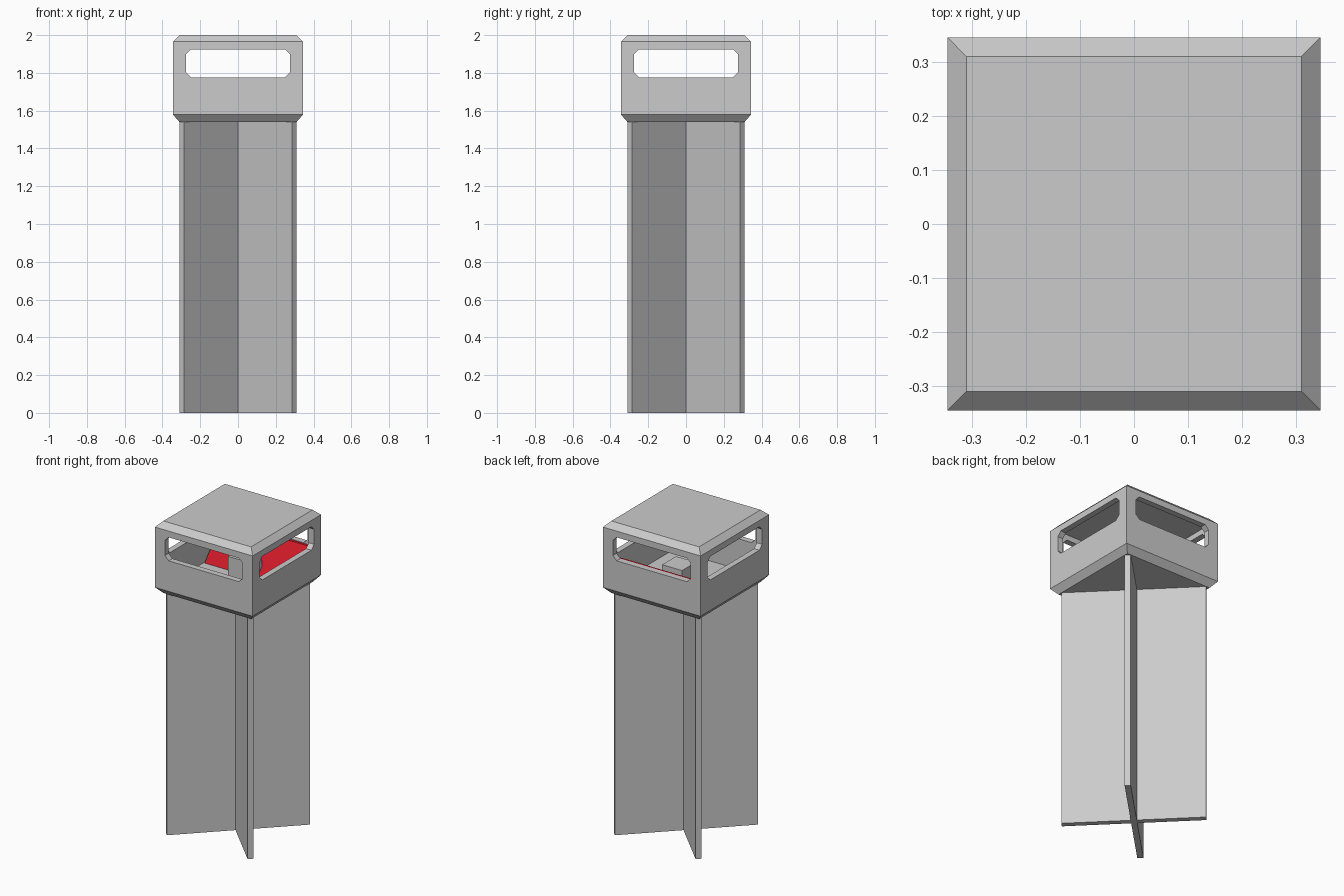
import bpy, math
from mathutils import Matrix

if "Cube" in bpy.data.objects:
    bpy.data.objects.remove(bpy.data.objects["Cube"])


def make(name, verts, faces, rot=0.0):
    me = bpy.data.meshes.new(name)
    me.from_pydata(verts, [], faces)
    me.transform(Matrix.Rotation(rot, 4, 'Z'))
    me.update()
    ob = bpy.data.objects.new(name, me)
    bpy.context.collection.objects.link(ob)
    return ob


def stack(name, rings, rot=0.0):
    """Closed solid through box rings given as (half_x, half_y, z), bottom to top."""
    verts = [(sx * hx, sy * hy, z) for hx, hy, z in rings
             for sx, sy in ((-1, -1), (1, -1), (1, 1), (-1, 1))]
    faces = [(3, 2, 1, 0)]
    for k in range(len(rings) - 1):
        for i in range(4):
            a, b = 4 * k + i, 4 * k + (i + 1) % 4
            faces.append((a, b, b + 4, a + 4))
    n = len(verts)
    faces.append((n - 4, n - 3, n - 2, n - 1))
    return make(name, verts, faces, rot)


def prism(name, profile, half, rot=0.0):
    """Counter-clockwise (y, z) profile extruded along x."""
    n = len(profile)
    verts = [(s * half, y, z) for s in (-1, 1) for y, z in profile]
    faces = [tuple(range(n))[::-1], tuple(range(n, 2 * n))]
    faces += [(i, (i + 1) % n, n + (i + 1) % n, n + i) for i in range(n)]
    return make(name, verts, faces, rot)


# Crossed diagonal fins
for i in range(2):
    stack(f"post_fin_{i + 1}", [(0.421, 0.0177, 0), (0.421, 0.0177, 1.54)],
          math.radians(45 + 90 * i))

# Hollow head with chamfered top and bottom
head = stack("head_shell", [(0.31, 0.31, 1.54), (0.345, 0.345, 1.58),
                            (0.345, 0.345, 1.965), (0.31, 0.31, 2.0)])
cutters = [stack("cavity_cutter", [(0.307, 0.307, 1.58), (0.307, 0.307, 1.96)])]

# Window slots through both axes, with clipped corners
w, c, z0, z1 = 0.275, 0.027, 1.775, 1.925
slot = [(-w + c, z0), (w - c, z0), (w, z0 + c), (w, z1 - c),
        (w - c, z1), (-w + c, z1), (-w, z1 - c), (-w, z0 + c)]
for i in range(2):
    cutters.append(prism(f"window_cutter_{i + 1}", slot, 0.5, i * math.pi / 2))

bpy.context.view_layer.objects.active = head
for cut in cutters:
    cut.hide_render = True
    mod = head.modifiers.new(cut.name, 'BOOLEAN')
    mod.operation, mod.solver, mod.object = 'DIFFERENCE', 'EXACT', cut
    bpy.ops.object.modifier_apply(modifier=mod.name)
for cut in cutters:
    bpy.data.objects.remove(cut)

# Small block on the floor of the head
block = stack("inner_block", [(0.07, 0.07, 1.58), (0.07, 0.07, 1.72)])
block.location.y = 0.07

# Red sloping panel against the back wall
red = bpy.data.materials.new("red")
red.diffuse_color = (0.6, 0.01, 0.02, 1)
red.use_nodes = True
red.node_tree.nodes["Principled BSDF"].inputs["Base Color"].default_value = red.diffuse_color
panel = prism("red_panel", [(0.09, 1.581), (0.306, 1.581), (0.306, 1.772),
                            (0.29, 1.772), (0.21, 1.70), (0.16, 1.66)], 0.3)
panel.data.materials.append(red)
